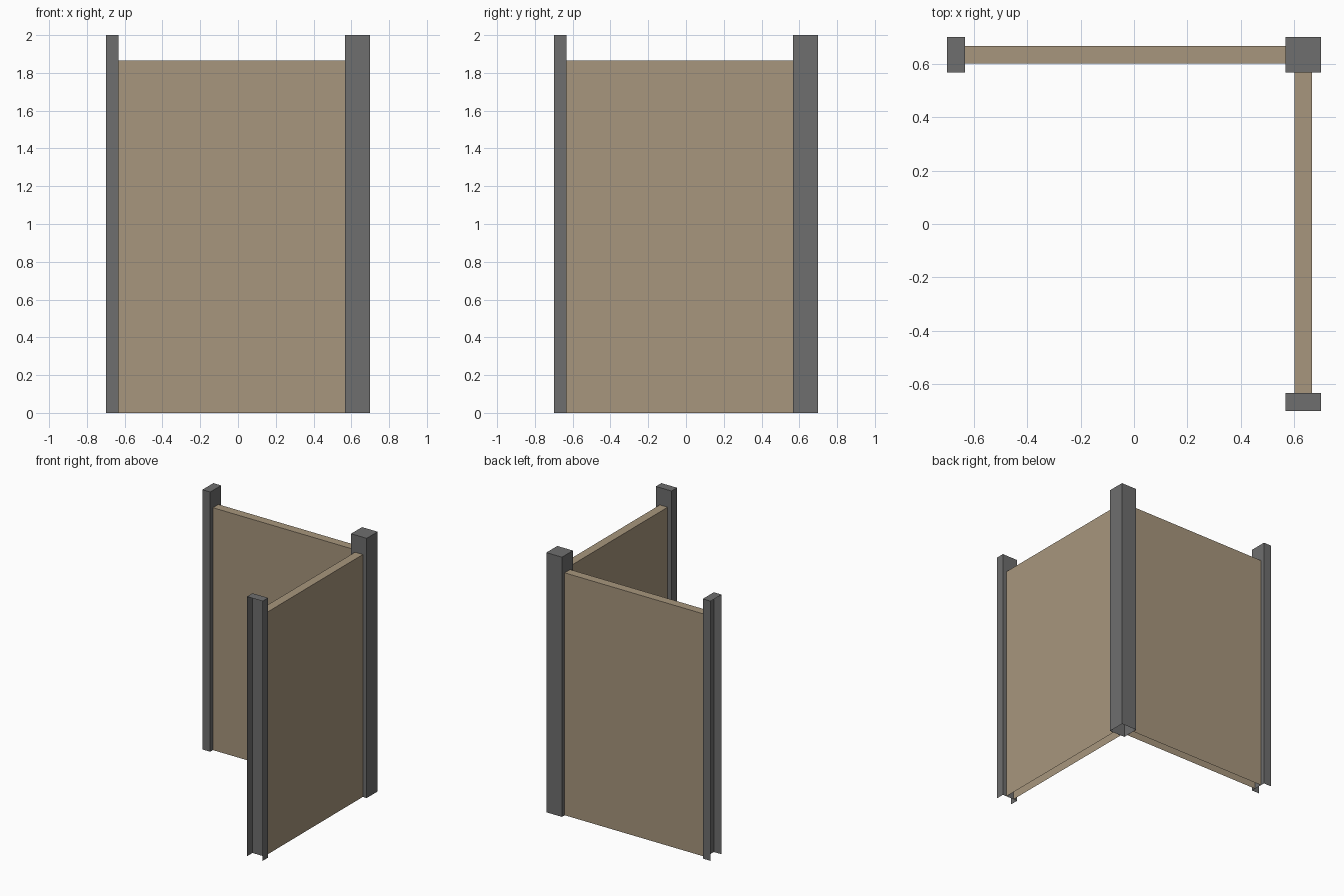
import bpy, bmesh
from mathutils import Vector

if "Cube" in bpy.data.objects:
    bpy.data.objects.remove(bpy.data.objects["Cube"])

U = 1 / 15  # building module: panel thickness; a full post is 2 modules wide


def material(name, rgb):
    m = bpy.data.materials.new(name)
    m.diffuse_color = (*rgb, 1)
    m.use_nodes = True
    m.node_tree.nodes["Principled BSDF"].inputs["Base Color"].default_value = m.diffuse_color
    return m


post_grey = material("post grey", (0.156, 0.156, 0.156))
panel_tan = material("panel tan", (0.388, 0.306, 0.205))


def shell(name, lo, hi, mat, open_sides):
    """Thin-walled box from lo to hi, leaving out the faces in open_sides."""
    lo, hi = Vector(lo), Vector(hi)
    bm = bmesh.new()
    bmesh.ops.create_cube(bm, size=1)
    bmesh.ops.recalc_face_normals(bm, faces=bm.faces)
    drop = [f for f in bm.faces
            if any(f.normal.dot(Vector(d)) > 0.9 for d in open_sides)]
    bmesh.ops.delete(bm, geom=drop, context='FACES')
    size, mid = hi - lo, (hi + lo) / 2
    for v in bm.verts:
        v.co = Vector(v.co[i] * size[i] + mid[i] for i in range(3))
    me = bpy.data.meshes.new(name)
    bm.to_mesh(me)
    bm.free()
    me.materials.append(mat)
    ob = bpy.data.objects.new(name, me)
    bpy.context.collection.objects.link(ob)


DOWN = (0, 0, -1)
E = 0.7            # outer edge
P = E - 2 * U      # inner edge of the corner post
H = 2.0            # post height
PH = H - 2 * U     # panel height
A, B = E - 1.5 * U, E - 0.5 * U  # panel thickness range

# Full corner post, open underneath
shell("corner_post", (P, P, 0), (E, E, H), post_grey, [DOWN])

# Half posts, open underneath and on their outer ends
shell("left_half_post", (-E, P, 0), (-E + U, E, H), post_grey, [DOWN, (-1, 0, 0)])
shell("front_half_post", (P, -E, 0), (E, -E + U, H), post_grey, [DOWN, (0, -1, 0)])

# Wall panels between the posts
shell("back_panel", (-E + U, A, 0), (P, B, PH), panel_tan,
      [DOWN, (1, 0, 0), (-1, 0, 0)])
shell("right_panel", (A, -E + U, 0), (B, P, PH), panel_tan,
      [DOWN, (0, 1, 0), (0, -1, 0)])
